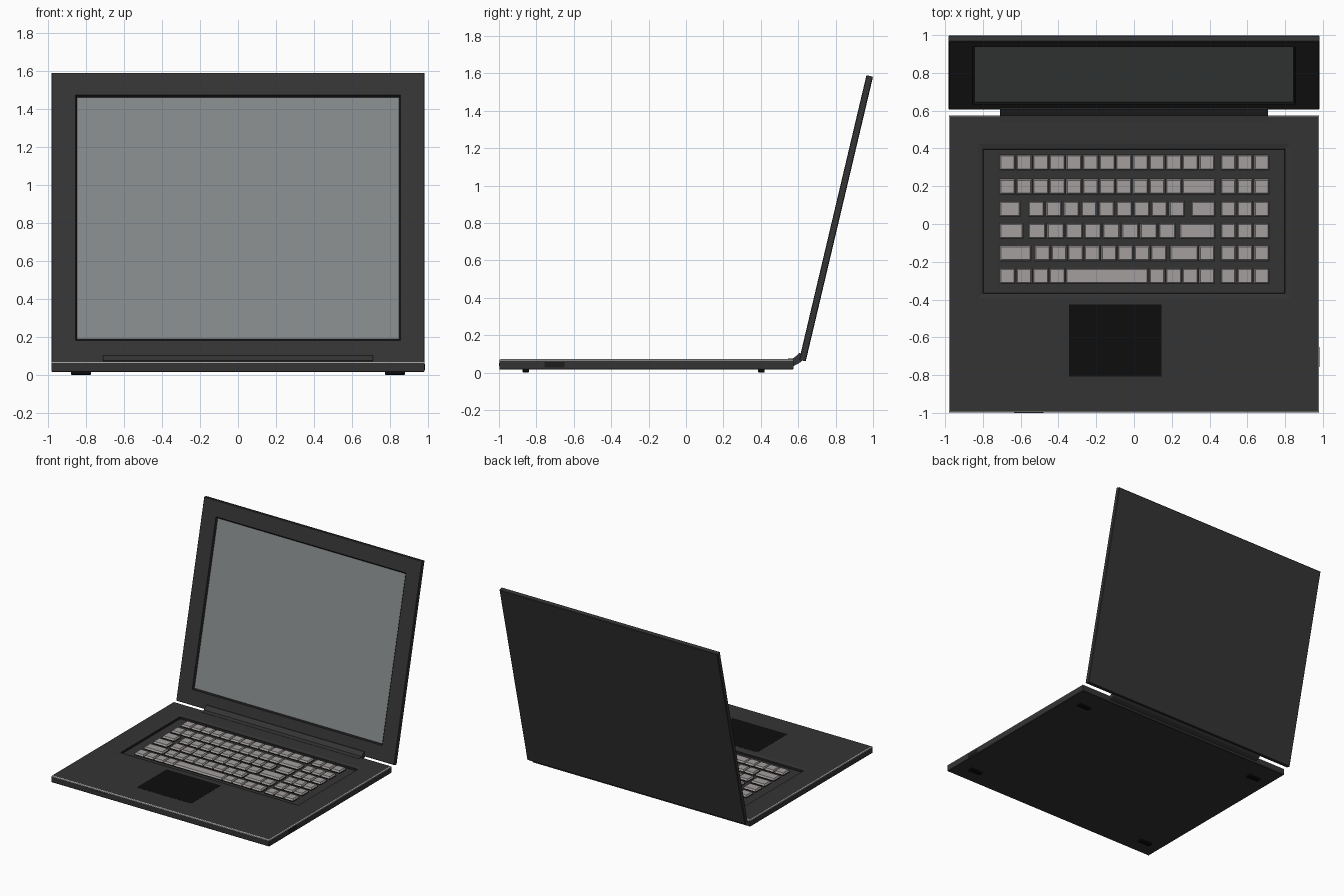
import bpy
import bmesh
import math
from mathutils import Matrix

if "Cube" in bpy.data.objects:
    bpy.data.objects.remove(bpy.data.objects["Cube"])


def material(name, r, g, b):
    m = bpy.data.materials.new(name)
    m.diffuse_color = (r, g, b, 1)
    m.use_nodes = True
    m.node_tree.nodes["Principled BSDF"].inputs["Base Color"].default_value = m.diffuse_color
    return m


CASE = material("case_dark", 0.034, 0.034, 0.034)
TRIM = material("trim_light", 0.55, 0.55, 0.54)
BLACK = material("black", 0.004, 0.004, 0.004)
GLASS = material("screen_grey", 0.23, 0.245, 0.245)
KEYCAP = material("keycap", 0.37, 0.345, 0.34)
EDGE = material("edge_dark", 0.012, 0.012, 0.012)


def add_loft(bm, rings, slots=None):
    """Skin rectangles (x0, x1, y0, y1, z); slots gives band materials, then the end cap."""
    slots = slots or [0] * len(rings)
    loops = [[bm.verts.new(p) for p in ((a, c, z), (b, c, z), (b, d, z), (a, d, z))]
             for a, b, c, d, z in rings]
    bm.faces.new(loops[0][::-1])
    for lo, hi, slot in zip(loops, loops[1:], slots):
        for i in range(4):
            j = (i + 1) % 4
            bm.faces.new((lo[i], lo[j], hi[j], hi[i])).material_index = slot
    bm.faces.new(loops[-1]).material_index = slots[-1]


def finish(name, bm, mats, matrix=None):
    me = bpy.data.meshes.new(name)
    bm.to_mesh(me)
    bm.free()
    for m in mats:
        me.materials.append(m)
    ob = bpy.data.objects.new(name, me)
    if matrix:
        ob.matrix_world = matrix
    bpy.context.collection.objects.link(ob)
    return ob


def box(name, x0, x1, y0, y1, z0, z1, mat):
    bm = bmesh.new()
    add_loft(bm, [(x0, x1, y0, y1, z0), (x0, x1, y0, y1, z1)])
    return finish(name, bm, [mat])


def grow(rect, d, z):
    a, b, c, e = rect
    return (a - d, b + d, c - d, e + d, z)


# Base: body, light trim edge, deck and sunken keyboard well in one skin
body = (-0.98, 0.98, -0.998, 0.574)
well = (-0.80, 0.80, -0.367, 0.397)
bm = bmesh.new()
add_loft(bm, [grow(body, -0.004, 0.016), grow(body, 0, 0.020), grow(body, 0, 0.064),
              grow(body, -0.001, 0.069), grow(body, -0.006, 0.072),
              grow(well, 0.028, 0.072), grow(well, 0.0, 0.066), grow(well, -0.003, 0.050)],
         [0, 0, 1, 1, 0, 0, 2, 0])
finish("base", bm, [CASE, TRIM, EDGE])

# Touchpad
box("touchpad", -0.345, 0.145, -0.808, -0.425, 0.066, 0.0728, BLACK)

# Keys: each row holds runs of (left edge, count, pitch, width)
P, W = 0.088, 0.070
ROWS = [
    (0.325, [(-0.705, 13, P, W)]),
    (0.197, [(-0.705, 11, P, W), (0.263, 1, P, 0.16)]),
    (0.080, [(-0.705, 1, P, 0.097), (-0.552, 9, 0.093, W), (0.311, 1, P, 0.112)]),
    (-0.037, [(-0.705, 1, P, 0.113), (-0.552, 8, 0.0985, 0.077), (0.248, 1, P, 0.175)]),
    (-0.155, [(-0.705, 1, P, 0.155), (-0.520, 8, P, W), (0.197, 1, P, 0.137),
              (0.351, 1, P, W)]),
    (-0.275, [(-0.705, 4, P, W), (-0.354, 1, P, 0.422), (0.087, 4, P, W)]),
]
bm = bmesh.new()
for y, runs in ROWS:
    for x0, count, pitch, width in runs + [(0.466, 3, P, 0.067)]:
        for k in range(count):
            x = x0 + k * pitch
            cap = (x, x + width, y - 0.034, y + 0.034)
            add_loft(bm, [grow(cap, 0.006, 0.048), grow(cap, 0.006, 0.058),
                          grow(cap, 0, 0.070)], [1, 0, 0])
finish("keys", bm, [KEYCAP, EDGE])

# Lid: drawn flat, with a recessed screen, then tilted back
H, T = 1.564, 0.036
panel = (-0.981, 0.981, 0.0, H)
screen = (-0.845, 0.845, 0.128, 1.432)
bm = bmesh.new()
add_loft(bm, [grow(panel, -0.004, -T), grow(panel, 0, -T + 0.004), grow(panel, 0, -0.003),
              grow(panel, -0.003, 0), grow(screen, 0.010, 0), grow(screen, 0, -0.013)],
         [0, 0, 0, 0, 1, 2])
tilt = math.radians(90 - 13.3)
finish("lid", bm, [CASE, EDGE, GLASS],
       Matrix.Translation((0, 0.605, 0.068)) @ Matrix.Rotation(tilt, 4, 'X'))

# Hinge bar: side profile (y, z) extruded across
profile = [(0.54, 0.04), (0.575, 0.036), (0.605, 0.05), (0.628, 0.07),
           (0.622, 0.102), (0.606, 0.104), (0.575, 0.077), (0.54, 0.0735)]
bm = bmesh.new()
left, right = ([bm.verts.new((x, y, z)) for y, z in profile] for x in (-0.71, 0.71))
bm.faces.new(left[::-1])
bm.faces.new(right)
for i in range(len(profile)):
    j = (i + 1) % len(profile)
    bm.faces.new((left[i], left[j], right[j], right[i]))
bmesh.ops.recalc_face_normals(bm, faces=bm.faces)
finish("hinge_bar", bm, [CASE])

# Feet
for side, sx in (("left", -1), ("right", 1)):
    for end, y in (("front", -0.857), ("back", 0.403)):
        x = sx * 0.825
        bm = bmesh.new()
        foot = (x - 0.052, x + 0.052, y - 0.018, y + 0.018)
        add_loft(bm, [grow(foot, -0.004, 0), grow(foot, 0, 0.005), grow(foot, 0, 0.018)])
        finish(f"foot_{end}_{side}", bm, [BLACK])

# Side bay cover and front latch
box("side_bay_cover", 0.97, 0.9815, -0.757, -0.65, 0.028, 0.058, EDGE)
box("front_latch", -0.635, -0.48, -1.0, -0.99, 0.034, 0.052, CASE)
